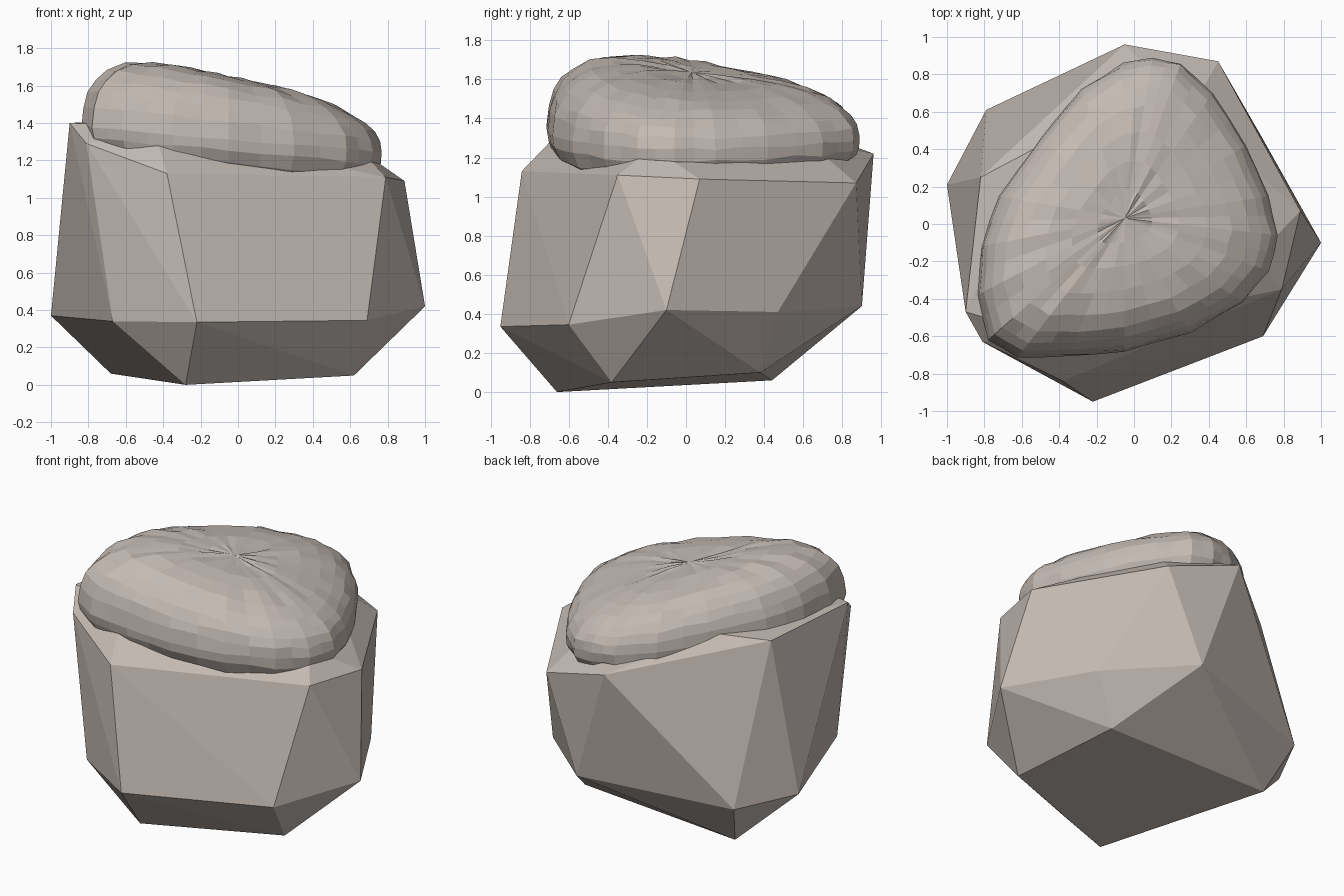
import bpy, bmesh, math, random
from mathutils import Vector

if "Cube" in bpy.data.objects:
    bpy.data.objects.remove(bpy.data.objects["Cube"])

random.seed(4)
stone = bpy.data.materials.new("warm grey stone")
stone.diffuse_color = (0.55, 0.49, 0.45, 1)
stone.use_nodes = True
stone.node_tree.nodes["Principled BSDF"].inputs["Base Color"].default_value = stone.diffuse_color


def finish(bm, name):
    bmesh.ops.recalc_face_normals(bm, faces=bm.faces)
    mesh = bpy.data.meshes.new(name)
    bm.to_mesh(mesh)
    bm.free()
    mesh.materials.append(stone)
    obj = bpy.data.objects.new(name, mesh)
    bpy.context.collection.objects.link(obj)
    return obj


# faceted lower rock: hull of foot, belly, shoulder and hidden crown corners
foot = [(-.28, -.66, 0), (.62, -.38, .05), (.5, .38, .1), (-.68, .44, .06)]
belly = [(-.22, -.95, .335), (.69, -.6, .345), (1, -.1, .42), (.68, .47, .41),
         (.2, .9, .44), (-.79, .61, .36), (-1, .21, .37), (-.67, -.68, .34)]
shoulder = [(-.38, -.84, 1.13), (.79, -.35, 1.11), (.89, .07, 1.09), (.45, .87, 1.07),
            (-.05, .96, 1.22), (-.82, .25, 1.39), (-.9, -.47, 1.4), (-.81, -.63, 1.29)]
crown = [(-.45, -.6, 1.38), (.66, -.17, 1.25), (.3, .6, 1.3), (-.5, .42, 1.42)]
bm = bmesh.new()
for p in foot + belly + shoulder + crown:
    bm.verts.new(p)
bmesh.ops.convex_hull(bm, input=bm.verts)
bmesh.ops.dissolve_limit(bm, angle_limit=math.radians(1), verts=bm.verts, edges=bm.edges)
finish(bm, "rock_base")

# rounded upper boulder: plan outline swept in rings over a sloping dome
plan = [(.1, .89), (.25, .86), (.42, .7), (.6, .42), (.72, .15), (.77, -.06), (.72, -.25),
        (.58, -.42), (.3, -.58), (-.05, -.68), (-.35, -.71), (-.62, -.71), (-.78, -.62),
        (-.84, -.38), (-.82, -.12), (-.72, .15), (-.5, .46), (-.28, .72), (-.06, .86)]
outline = []
for i, p in enumerate(plan):
    q = plan[(i + 1) % len(plan)]
    outline += [Vector(p), (Vector(p) + Vector(q)) / 2]
centre = Vector((-.05, .03))


def rim(p):
    return 1.31 - .09 * p.x


def dome(p, s):
    top = 1.63 - .2 * p.x - .06 * p.y
    return rim(p) + (top - rim(p)) * math.sqrt(max(0, 1 - s ** 4))


bm = bmesh.new()
rings = []
levels = [(.86, -.2), (.95, -.13), (.99, -.06)] + \
         [(s, None) for s in (1, .985, .95, .9, .82, .7, .54, .36, .18)]
for s, drop in levels:
    ring = []
    for p in outline:
        q = centre + (p - centre) * s * (1 + random.uniform(-.007, .007))
        z = rim(q) + drop if drop is not None else dome(q, s)
        ring.append(bm.verts.new((q.x, q.y, z + random.uniform(-.008, .008))))
    rings.append(ring)
n = len(outline)
for a, b in zip(rings, rings[1:]):
    for i in range(n):
        j = (i + 1) % n
        bm.faces.new((a[i], a[j], b[j], b[i]))
tip = bm.verts.new((centre.x, centre.y, dome(centre, 0)))
for i in range(n):
    bm.faces.new((rings[-1][i], rings[-1][(i + 1) % n], tip))
bm.faces.new(rings[0])
finish(bm, "rounded_top")
